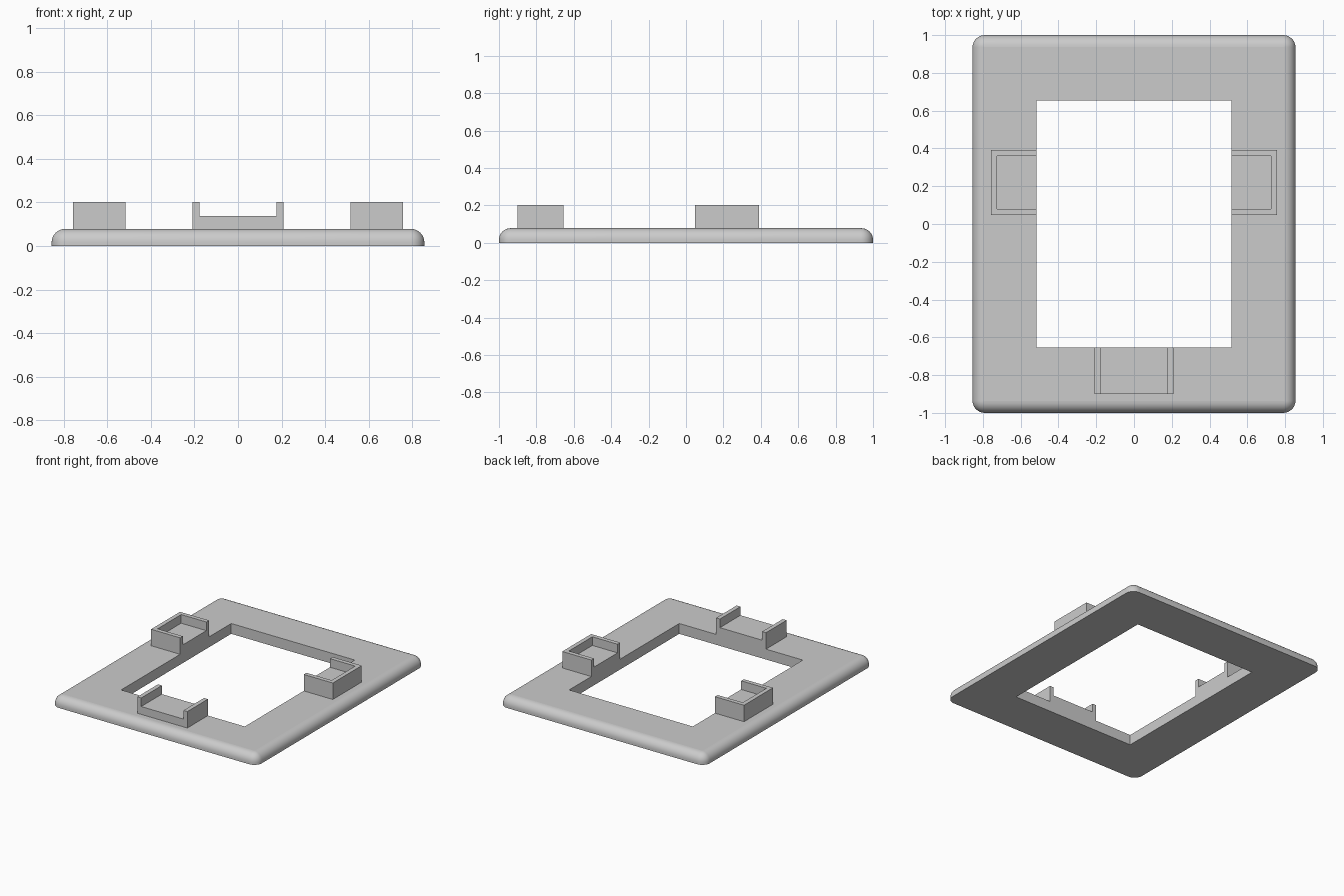
import bpy, bmesh
from math import sin, cos, pi
from mathutils import Vector

cube = bpy.data.objects.get("Cube")
if cube:
    bpy.data.objects.remove(cube, do_unlink=True)

grey = bpy.data.materials.new("plain grey")
grey.use_nodes = True
grey.diffuse_color = (0.6, 0.6, 0.6, 1)
grey.node_tree.nodes["Principled BSDF"].inputs["Base Color"].default_value = (0.6, 0.6, 0.6, 1)

HALF_X, HALF_Y, PLATE_TOP = 0.855, 1.0, 0.078
HOLE_X, HOLE_Y = 0.515, 0.655
CORNER, ROUND, STEPS = 0.065, 0.062, 8
FLOOR, TOP, WALL = 0.137, 0.202, 0.032


def finish(name, bm):
    bmesh.ops.remove_doubles(bm, verts=bm.verts[:], dist=1e-5)
    bmesh.ops.recalc_face_normals(bm, faces=bm.faces[:])
    mesh = bpy.data.meshes.new(name)
    bm.to_mesh(mesh)
    bm.free()
    mesh.materials.append(grey)
    obj = bpy.data.objects.new(name, mesh)
    bpy.context.collection.objects.link(obj)
    return obj


def rounded_ring(bm, hx, hy, radius, z):
    """Loop of vertices around a rectangle with rounded corners."""
    ring = []
    for k, (sx, sy) in enumerate([(1, 1), (-1, 1), (-1, -1), (1, -1)]):
        for i in range(STEPS + 1):
            a = (k + i / STEPS) * pi / 2
            ring.append(bm.verts.new((sx * (hx - radius) + radius * cos(a),
                                      sy * (hy - radius) + radius * sin(a), z)))
    return ring


def bridge(bm, a, b, smooth):
    for i in range(len(a)):
        j = (i + 1) % len(a)
        bm.faces.new((a[i], a[j], b[j], b[i])).smooth = smooth


def prism(name, outline, start, depth):
    """Solid made by sweeping a flat outline along the vector depth."""
    bm = bmesh.new()
    face = bm.faces.new([bm.verts.new(Vector(start) + Vector(p)) for p in outline])
    ext = bmesh.ops.extrude_face_region(bm, geom=[face], use_keep_orig=True)
    moved = [v for v in ext["geom"] if isinstance(v, bmesh.types.BMVert)]
    bmesh.ops.translate(bm, verts=moved, vec=depth)
    return finish(name, bm)


# Frame plate: upright edge, quarter-round rim, rectangular opening
bm = bmesh.new()
rings = [rounded_ring(bm, HALF_X, HALF_Y, CORNER, 0)]
for i in range(STEPS + 1):
    a = i / STEPS * pi / 2
    inset = ROUND * (1 - cos(a))
    rings.append(rounded_ring(bm, HALF_X - inset, HALF_Y - inset, CORNER - inset,
                              PLATE_TOP - ROUND * (1 - sin(a))))
hole_top = rounded_ring(bm, HOLE_X, HOLE_Y, 0, PLATE_TOP)
hole_bottom = rounded_ring(bm, HOLE_X, HOLE_Y, 0, 0)
for a, b in zip(rings, rings[1:]):
    bridge(bm, a, b, True)
bridge(bm, rings[-1], hole_top, False)
bridge(bm, hole_top, hole_bottom, False)
bridge(bm, hole_bottom, rings[0], False)
finish("frame_plate", bm)

# Front bracket: channel open at both ends
w = 0.208
channel = [(-w, 0, PLATE_TOP), (w, 0, PLATE_TOP), (w, 0, TOP), (w - WALL, 0, TOP),
           (w - WALL, 0, FLOOR), (WALL - w, 0, FLOOR), (WALL - w, 0, TOP), (-w, 0, TOP)]
prism("front_bracket", channel, (0, -0.9, 0), (0, 0.9 - HOLE_Y, 0))

# Side brackets: three walls around a raised floor, open towards the opening
Y0, Y1, OUT = 0.047, 0.391, 0.757
for side, s in (("left", 1), ("right", -1)):
    walls = [(HOLE_X, Y0), (OUT, Y0), (OUT, Y1), (HOLE_X, Y1), (HOLE_X, Y1 - WALL),
             (OUT - WALL, Y1 - WALL), (OUT - WALL, Y0 + WALL), (HOLE_X, Y0 + WALL)]
    floor = walls[4:]
    prism(side + "_bracket_walls", [(s * x, y, 0) for x, y in walls],
          (0, 0, PLATE_TOP), (0, 0, TOP - PLATE_TOP))
    prism(side + "_bracket_floor", [(s * x, y, 0) for x, y in floor],
          (0, 0, PLATE_TOP), (0, 0, FLOOR - PLATE_TOP))
